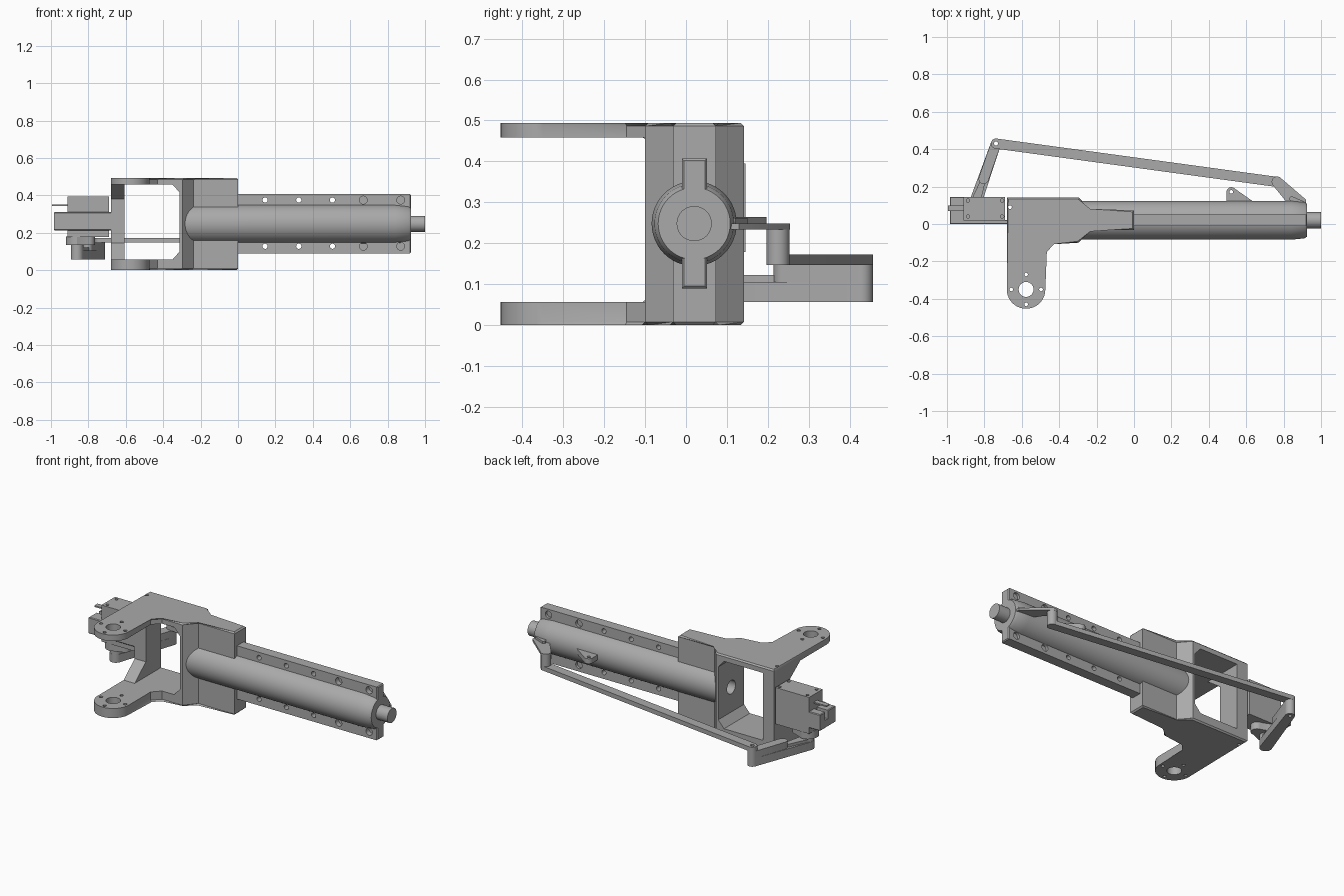
import bpy, bmesh, math
from mathutils import Vector

cube = bpy.data.objects.get("Cube")
if cube:
    bpy.data.objects.remove(cube)

grey = bpy.data.materials.new("plain grey")
grey.use_nodes = True
GREY = (0.40, 0.40, 0.40, 1)
grey.diffuse_color = GREY
grey.node_tree.nodes["Principled BSDF"].inputs["Base Color"].default_value = GREY

AY, AZ = 0.02, 0.248        # barrel axis
FLOOR, CEIL = 0.057, 0.458  # inner faces of the bracket plates


def finish(name, bm):
    bmesh.ops.recalc_face_normals(bm, faces=bm.faces)
    mesh = bpy.data.meshes.new(name)
    bm.to_mesh(mesh)
    bm.free()
    mesh.materials.append(grey)
    obj = bpy.data.objects.new(name, mesh)
    bpy.context.collection.objects.link(obj)
    return obj


def prism(name, pts, axis, lo, hi, chamfer=0):
    """Extrude a flat outline along an axis, optionally chamfering both rims."""
    place = {"x": lambda a, b, h: (h, a, b),
             "y": lambda a, b, h: (a, h, b),
             "z": lambda a, b, h: (a, b, h)}[axis]
    bm = bmesh.new()
    rings = [[bm.verts.new(place(a, b, h)) for a, b in pts] for h in (lo, hi)]
    caps = [bm.faces.new(r) for r in rings]
    for i in range(len(pts)):
        j = (i + 1) % len(pts)
        bm.faces.new((rings[0][i], rings[0][j], rings[1][j], rings[1][i]))
    if chamfer:
        rim = [e for c in caps for e in c.edges]
        bmesh.ops.bevel(bm, geom=rim, offset=chamfer, segments=1, affect="EDGES")
    return finish(name, bm)


def box(name, x, y, z, chamfer=0):
    pts = [(x[0], y[0]), (x[1], y[0]), (x[1], y[1]), (x[0], y[1])]
    return prism(name, pts, "z", z[0], z[1], chamfer)


def arc(c, r, start, end, n=12):
    angles = [math.radians(start + (end - start) * i / n) for i in range(n + 1)]
    return [(c[0] + r * math.cos(t), c[1] + r * math.sin(t)) for t in angles]


def rod(name, c, r, axis, lo, hi, n=24):
    return prism(name, arc(c, r, 0, 360, n)[:-1], axis, lo, hi)


def capsule(p, q, r, r2=None):
    """Outline of a link with round ends."""
    d = Vector(q) - Vector(p)
    a = math.degrees(math.atan2(d.y, d.x))
    return arc(p, r, a + 90, a + 270) + arc(q, r2 or r, a - 90, a + 90)


def cut(obj, *cutters):
    for c in cutters:
        mod = obj.modifiers.new("cut", "BOOLEAN")
        mod.operation = "DIFFERENCE"
        mod.solver = "EXACT"
        mod.object = c
        bpy.context.view_layer.objects.active = obj
        bpy.ops.object.modifier_apply(modifier=mod.name)
        bpy.data.objects.remove(c)


def smooth(*objs):
    bpy.ops.object.select_all(action="DESELECT")
    for o in objs:
        o.select_set(True)
    bpy.context.view_layer.objects.active = objs[0]
    bpy.ops.object.shade_smooth_by_angle(angle=math.radians(30))


# Bracket: one plan outline, then hollowed into two plates, a wall and a block
EAR = (-0.577, -0.35)
outline = [(-0.68, 0.142), (-0.297, 0.142), (-0.238, 0.073), (0, 0.073), (0, -0.032),
           (-0.238, -0.032), (-0.297, -0.1), (-0.43, -0.1), (-0.474, -0.145)]
outline += arc(EAR, 0.103, 0, -180, 20)
bracket = prism("bracket", outline, "z", 0, 0.494, 0.008)
window = [(-0.607, FLOOR), (-0.35, FLOOR), (-0.312, 0.1), (-0.312, 0.415),
          (-0.35, CEIL), (-0.607, CEIL)]
gusset = [(-0.6, FLOOR), (-0.105, FLOOR), (0, 0.145), (0, 0.38), (-0.105, CEIL), (-0.6, CEIL)]
cut(bracket,
    prism("window_cutter", window, "y", -1, 1),
    prism("wall_cutter", gusset, "x", -0.8, -0.6),
    rod("ear_cutter", EAR, 0.04, "z", -1, 1),
    rod("pin_cutter", (-0.663, 0.09), 0.01, "z", -1, 1, 12),
    rod("shaft_cutter", (AY, AZ), 0.04, "x", -0.4, -0.2))
for dx, dy in ((1, 0), (-1, 0), (0, 1), (0, -1)):
    spot = (EAR[0] + 0.08 * dx, EAR[1] + 0.08 * dy)
    cut(bracket, rod("screw_cutter", spot, 0.01, "z", -1, 1, 12))

# Barrel with tapered muzzle and inner rod
bm = bmesh.new()
rings = []
for x, r in ((-0.295, 0.104), (0.84, 0.104), (0.91, 0.097), (0.925, 0.088)):
    rings.append([bm.verts.new((x, a, b)) for a, b in arc((AY, AZ), r, 0, 360, 48)[:-1]])
for a, b in zip(rings, rings[1:]):
    for i in range(len(a)):
        j = (i + 1) % len(a)
        bm.faces.new((a[i], a[j], b[j], b[i]))
bm.faces.new(rings[0])
bm.faces.new(rings[-1])
barrel = finish("barrel", bm)
cut(barrel, rod("bore_cutter", (AY, AZ), 0.04, "x", -0.4, -0.2))
inner_rod = rod("inner_rod", (AY, AZ), 0.043, "x", 0.9, 1.0, 32)

# Upper and lower rails with bolt holes
rails = []
for name, z0, z1, zh in (("upper_rail", AZ + 0.08, 0.407, 0.375),
                         ("lower_rail", 0.09, AZ - 0.08, 0.128)):
    rail = prism(name, [(-0.01, z0), (0.051, z0), (0.051, z1), (-0.01, z1)], "x", -0.02, 0.925, 0.005)
    for x in (0.145, 0.325, 0.505):
        cut(rail, rod("bolt_cutter", (x, zh), 0.014, "y", -1, 1, 16))
    for x in (0.67, 0.87):
        cut(rail, rod("bore_cutter", (x, zh), 0.021, "y", -0.1, 0.02, 20),
            rod("back_cutter", (x, zh), 0.021, "y", 0.035, 0.2, 20))
    rails.append(rail)

# Lugs on the back of the barrel
PIVOT = (0.765, 0.225)
end_lug = prism("end_lug", arc(PIVOT, 0.029, 60, 210) + [(0.83, 0.1), (0.92, 0.1), (0.92, 0.13)],
                "z", 0.234, 0.248)
lug_rib = prism("lug_rib", [(0.84, 0.1), (0.83, 0.14), (0.84, 0.15), (0.91, 0.12), (0.91, 0.1)],
                "z", 0.24, 0.262)
lug_post = rod("lug_post", PIVOT, 0.028, "z", 0.147, 0.24)
mid_lug = prism("middle_lug", arc((0.52, 0.172), 0.025, 50, 180) + [(0.495, 0.1), (0.63, 0.1), (0.63, 0.125)],
                "z", 0.234, 0.264)
cut(mid_lug, rod("lug_cutter", (0.52, 0.172), 0.01, "z", -1, 1, 12))

# Long push bar and crank
ELBOW, HUB = (-0.738, 0.43), (-0.86, 0.08)
push_bar = prism("push_bar", capsule(ELBOW, PIVOT, 0.027), "z", 0.147, 0.173)
crank_dir = (Vector(ELBOW) - Vector(HUB)).normalized()
step = tuple(Vector(ELBOW) - crank_dir * 0.2)
crank = prism("crank", capsule(HUB, ELBOW, 0.034, 0.027), "z", 0.057, 0.105)
crank_riser = prism("crank_riser", capsule(step, ELBOW, 0.027), "z", 0.1, 0.147)
horn = prism("servo_horn", capsule(HUB, step, 0.03, 0.012), "z", 0.1, 0.122)
for part in (push_bar, crank_riser, crank):
    cut(part, rod("pin_cutter", ELBOW, 0.011, "z", -1, 1, 12))

# Servo and its holder
servo = box("servo_body", (-0.912, -0.69), (0.018, 0.145), (0.178, 0.395))
gearbox = prism("servo_gearbox", capsule(HUB, (-0.8, 0.08), 0.06, 0.035), "z", 0.135, 0.18)
spindle = rod("servo_spindle", HUB, 0.033, "z", 0.065, 0.14)
for x in (-0.888, -0.705):
    for y in (0.04, 0.125):
        cut(servo, rod("screw_cutter", (x, y), 0.009, "z", 0.385, 0.45, 12))
box("servo_cable", (-0.995, -0.9), (0.07, 0.1), (0.342, 0.35))
box("holder_plate", (-0.985, -0.66), (0, 0.022), (0.213, 0.31), 0.004)
holder_end = box("holder_end", (-0.985, -0.908), (0, 0.145), (0.213, 0.31), 0.004)
cut(holder_end, box("slot_cutter", (-1.1, -0.85), (0.072, 0.098), (0.26, 0.5)))

smooth(bracket, barrel, inner_rod, *rails, end_lug, lug_rib, lug_post, mid_lug, push_bar,
       crank, crank_riser, horn, servo, gearbox, spindle)
